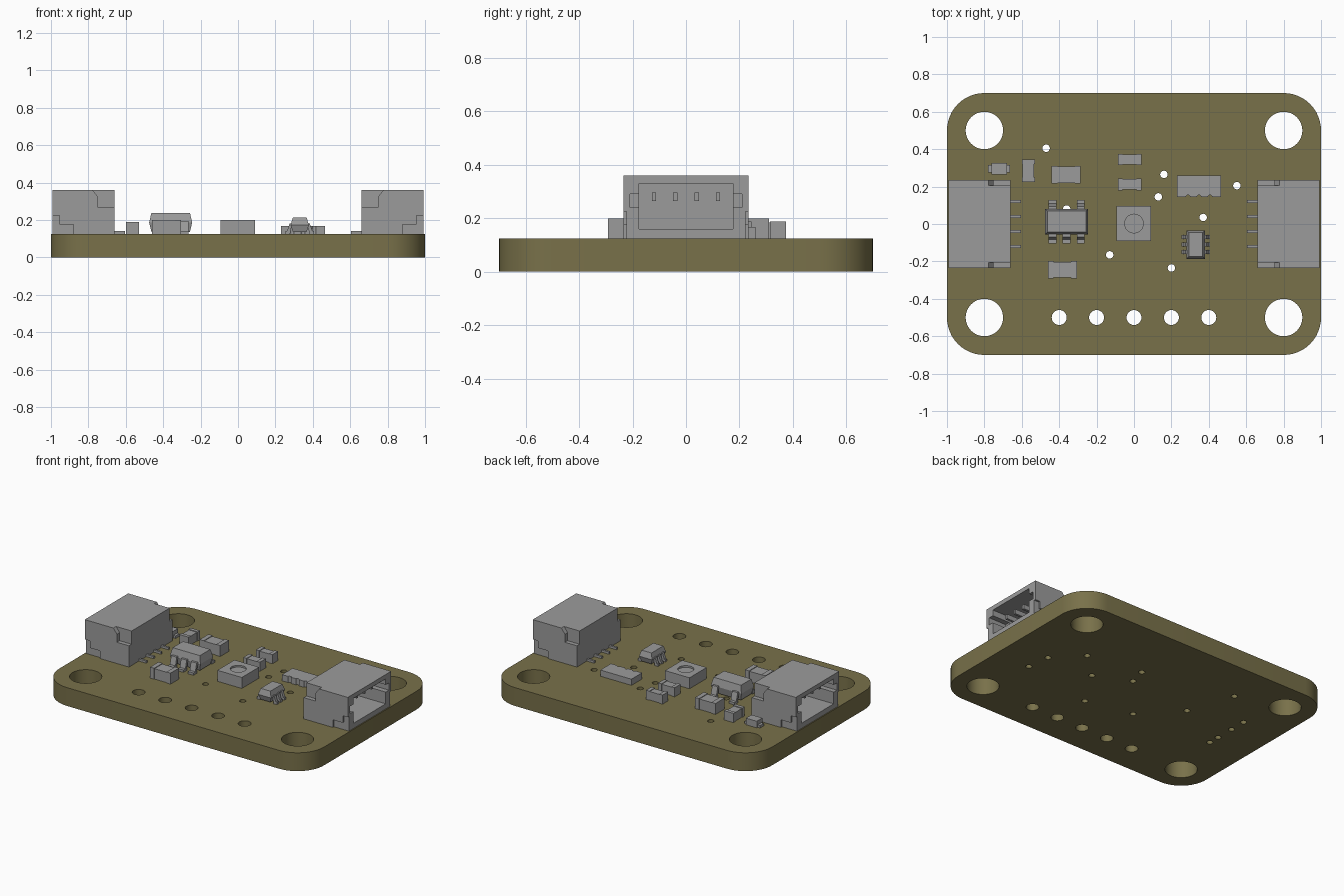
import bpy, bmesh, math
from mathutils import Matrix

cube = bpy.data.objects.get("Cube")
if cube:
    bpy.data.objects.remove(cube, do_unlink=True)

TOP = 0.125


def material(name, rgb):
    m = bpy.data.materials.new(name)
    m.use_nodes = True
    m.diffuse_color = (*rgb, 1)
    m.node_tree.nodes["Principled BSDF"].inputs["Base Color"].default_value = (*rgb, 1)
    return m


olive = material("olive_board", (0.19, 0.165, 0.068))
grey = material("component_grey", (0.33, 0.33, 0.33))


def link(name, mesh, mat):
    if not mesh.materials:
        mesh.materials.append(mat)
    ob = bpy.data.objects.new(name, mesh)
    bpy.context.scene.collection.objects.link(ob)
    return ob


def finish(name, bm, mat=grey):
    bmesh.ops.recalc_face_normals(bm, faces=bm.faces)
    mesh = bpy.data.meshes.new(name)
    bm.to_mesh(mesh)
    bm.free()
    return link(name, mesh, mat)


def loft(bm, rings, matrix=Matrix()):
    """Skin matching closed rings of 3D points and cap both ends."""
    loops = [[bm.verts.new(matrix @ Matrix.Translation(p).translation) for p in r] for r in rings]
    n = len(loops[0])
    for a, b in zip(loops, loops[1:]):
        for i in range(n):
            j = (i + 1) % n
            bm.faces.new((a[i], a[j], b[j], b[i]))
    bm.faces.new(loops[0])
    bm.faces.new(loops[-1])


def prism(bm, pts, y0, y1, matrix=Matrix()):
    """Extrude an xz outline along y."""
    loft(bm, [[(x, y, z) for x, z in pts] for y in (y0, y1)], matrix)


def box(bm, x0, x1, y0, y1, z0, z1):
    prism(bm, [(x0, z0), (x1, z0), (x1, z1), (x0, z1)], y0, y1)


def circle(x, y, r, n=32):
    return [(x + r * math.cos(2 * math.pi * i / n), y + r * math.sin(2 * math.pi * i / n))
            for i in range(n)]


def subtract(ob, build):
    """Cut away the solid made by build(bm)."""
    bm = bmesh.new()
    build(bm)
    cutter = finish("cutter", bm)
    cutter.hide_render = True
    mod = ob.modifiers.new("cut", 'BOOLEAN')
    mod.operation, mod.solver, mod.object = 'DIFFERENCE', 'EXACT', cutter
    bpy.context.view_layer.objects.active = ob
    bpy.ops.object.modifier_apply(modifier="cut")
    bpy.data.objects.remove(cutter, do_unlink=True)


# Circuit board: rounded outline with holes, as a filled extruded curve
outline = []
for k, (cx, cy) in enumerate([(0.8, 0.5), (-0.8, 0.5), (-0.8, -0.5), (0.8, -0.5)]):
    for i in range(13):
        a = math.pi / 2 * (k + i / 12)
        outline.append((cx + 0.2 * math.cos(a), cy + 0.2 * math.sin(a)))
loops = [outline]
loops += [circle(x, y, 0.1, 48) for x in (-0.8, 0.8) for y in (-0.5, 0.5)]
loops += [circle(0.2 * i, -0.5, 0.04) for i in range(-2, 3)]
vias = [(-0.47, 0.405), (0.16, 0.265), (0.13, 0.145), (0.55, 0.205), (0.37, 0.035),
        (-0.13, -0.165), (0.2, -0.235), (-0.36, 0.08), (0.74, -0.13), (0.72, 0.03),
        (-0.72, -0.13), (-0.72, -0.05), (-0.72, 0.08), (-0.72, 0.195)]
loops += [circle(x, y, 0.02, 20) for x, y in vias]

curve = bpy.data.curves.new("board_outline", 'CURVE')
curve.dimensions, curve.fill_mode, curve.extrude = '2D', 'BOTH', TOP / 2
for pts in loops:
    s = curve.splines.new('POLY')
    s.points.add(len(pts) - 1)
    for p, (x, y) in zip(s.points, pts):
        p.co = (x, y, 0, 1)
    s.use_cyclic_u = True
temp = bpy.data.objects.new("board_outline", curve)
bpy.context.scene.collection.objects.link(temp)
bpy.context.view_layer.update()
bm = bmesh.new()
bm.from_mesh(temp.evaluated_get(bpy.context.evaluated_depsgraph_get()).to_mesh())
bpy.data.objects.remove(temp, do_unlink=True)
bmesh.ops.remove_doubles(bm, verts=bm.verts, dist=1e-5)
bmesh.ops.translate(bm, verts=bm.verts, vec=(0, 0, TOP / 2))
board = finish("circuit_board", bm, olive)
for ob in bpy.context.selected_objects:
    ob.select_set(False)
board.select_set(True)
bpy.context.view_layer.objects.active = board
bpy.ops.object.shade_smooth_by_angle(angle=math.radians(35))

# Side connector: hollow shell with shoulder notches and side recesses
bm = bmesh.new()
box(bm, 0.66, 0.993, -0.234, 0.234, TOP, 0.36)
shell = finish("right_connector", bm)
subtract(shell, lambda b: box(b, 0.71, 1.1, -0.175, 0.175, 0.16, 0.33))
subtract(shell, lambda b: box(b, 0.86, 1.1, -0.21, 0.21, 0.24, 0.29))
shoulder = [(0.6, 0.27), (0.75, 0.27), (0.75, 0.325), (0.785, 0.37), (0.785, 0.4), (0.6, 0.4)]
recess = [(0.88, 0.1), (0.88, 0.177), (0.955, 0.177), (0.955, 0.225), (1.1, 0.225), (1.1, 0.1)]
for s in (-1, 1):
    subtract(shell, lambda b: prism(b, shoulder, s * 0.205, s * 0.3))
    subtract(shell, lambda b: prism(b, recess, s * 0.222, s * 0.3))

# Connector contacts: inner blades and outer solder tails
bm = bmesh.new()
for i in range(4):
    y = -0.12 + 0.08 * i
    box(bm, 0.7, 0.93, y - 0.008, y + 0.008, 0.265, 0.297)
    box(bm, 0.605, 0.67, y - 0.007, y + 0.007, TOP, 0.14)
contacts = finish("right_connector_contacts", bm)
for ob in (shell, contacts):
    twin = link(ob.name.replace("right", "left"), ob.data, grey)
    twin.rotation_euler.z = math.pi


# Chip parts: a body between two slightly larger end caps
def chip(name, cx, cy, w, d, top):
    bm = bmesh.new()
    g = 0.004
    box(bm, cx - w / 2 + g, cx + w / 2 - g, cy - d / 2 + g, cy + d / 2 - g, TOP, top - g)
    for s in (-1, 1):
        if w > d:
            a, b = sorted((cx + s * w / 2, cx + s * w * 0.3))
            box(bm, a, b, cy - d / 2, cy + d / 2, TOP, top)
        else:
            a, b = sorted((cy + s * d / 2, cy + s * d * 0.3))
            box(bm, cx - w / 2, cx + w / 2, a, b, TOP, top)
    finish(name, bm)


chip("front_capacitor", -0.383, -0.245, 0.155, 0.092, 0.2)
chip("rear_capacitor", -0.363, 0.263, 0.155, 0.095, 0.2)
chip("upright_resistor", -0.565, 0.285, 0.07, 0.12, 0.188)
chip("centre_resistor_rear", -0.023, 0.345, 0.125, 0.06, 0.187)
chip("centre_resistor_front", -0.023, 0.212, 0.125, 0.065, 0.187)


def rect_ring(hx, hy, z):
    return [(-hx, -hy, z), (hx, -hy, z), (hx, hy, z), (-hx, hy, z)]


# Small packages: tapered body with bent leads on the two long sides
def package(name, cx, cy, turn, half_len, half_wid, height, reach, lead_w, pitch, slots):
    place = Matrix.Translation((cx, cy, TOP)) @ Matrix.Rotation(turn, 4, 'Z')
    bm = bmesh.new()
    mid = height * 0.55
    loft(bm, [rect_ring(half_len - 0.012, half_wid - 0.012, 0.012),
              rect_ring(half_len, half_wid, mid),
              rect_ring(half_len - 0.012, half_wid - 0.012, height)], place)
    finish(name + "_body", bm)
    bm = bmesh.new()
    t = 0.016
    bend = half_wid + 0.4 * (reach - half_wid)
    lead = [(half_wid - 0.02, mid + t / 2), (bend - 0.006, mid + t / 2), (bend + t / 2, t),
            (reach, t), (reach, 0), (bend - t / 2, 0), (bend - t, mid - t / 2),
            (half_wid - 0.02, mid - t / 2)]
    for side, indices in zip((-1, 1), slots):
        spin = Matrix.Rotation(side * math.pi / 2, 4, 'Z')
        for i in indices:
            y = side * -i * pitch
            prism(bm, lead, y - lead_w / 2, y + lead_w / 2, place @ spin)
    finish(name + "_leads", bm)


package("regulator", -0.36, 0.0125, 0, 0.115, 0.0685, 0.113, 0.117, 0.042, 0.075,
        ((-1, 0, 1), (-1, 1)))
package("sensor", 0.33, -0.11, math.pi / 2, 0.076, 0.049, 0.087, 0.076, 0.02, 0.04,
        ((-1, 0, 1), (-1, 0, 1)))

# Square centre part with a shallow round dimple
bm = bmesh.new()
box(bm, -0.093, 0.092, -0.09, 0.095, TOP, 0.2)
square = finish("square_inductor", bm)
subtract(square, lambda b: loft(b, [[(x, y, z) for x, y in circle(0, 0.0025, 0.05)]
                                    for z in (0.188, 0.25)]))

# Resistor array with scalloped front edge
bm = bmesh.new()
box(bm, 0.23, 0.465, 0.145, 0.26, TOP, 0.167)
array = finish("resistor_array", bm)
for i in (-1, 0, 1):
    subtract(array, lambda b: loft(b, [[(x, y, z) for x, y in circle(0.3475 + i * 0.059, 0.143, 0.012, 12)]
                                       for z in (0.1, 0.2)]))

# Small diode with flat end tabs
bm = bmesh.new()
box(bm, -0.762, -0.68, 0.265, 0.325, TOP, 0.17)
for x in (-0.78, -0.69):
    box(bm, x, x + 0.027, 0.275, 0.315, TOP, 0.142)
finish("diode", bm)
